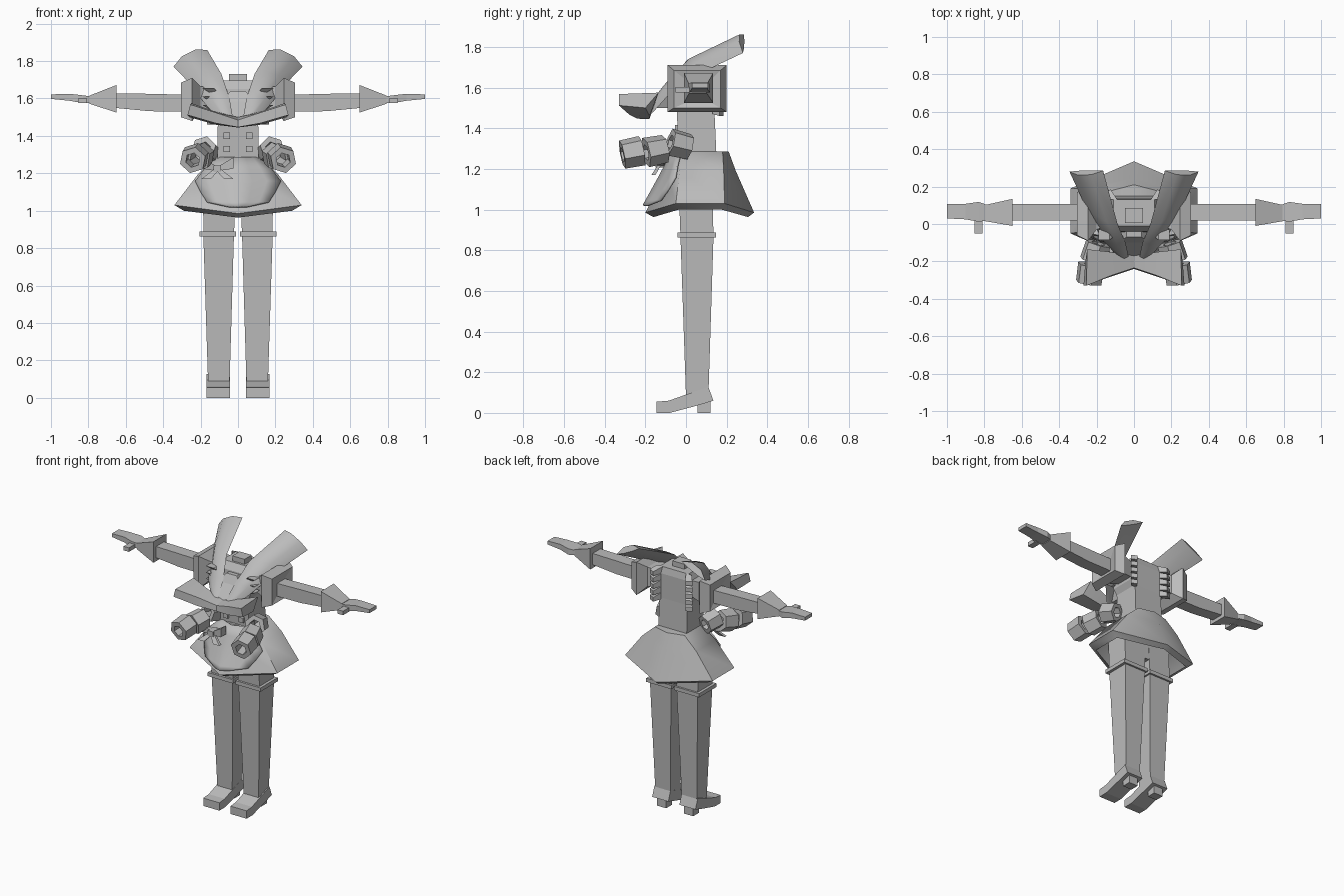
import bpy, bmesh, math
from mathutils import Vector

grey = bpy.data.materials.new("plain grey")
grey.diffuse_color = (0.5, 0.5, 0.5, 1)


def loft(name, rings, mirror=False, smooth=None, caps=True, wrap=True, loop=False, thick=0):
    """Skin a list of equal-length point rings."""
    bm = bmesh.new()
    vs = [[bm.verts.new(p) for p in r] for r in rings]
    n = len(rings[0])
    pairs = list(zip(vs, vs[1:])) + ([(vs[-1], vs[0])] if loop else [])
    for a, b in pairs:
        for i in range(n if wrap else n - 1):
            j = (i + 1) % n
            bm.faces.new((a[i], a[j], b[j], b[i]))
    if caps and wrap and not loop:
        bm.faces.new(vs[0][::-1])
        bm.faces.new(vs[-1])
    bmesh.ops.recalc_face_normals(bm, faces=bm.faces)
    me = bpy.data.meshes.new(name)
    bm.to_mesh(me)
    bm.free()
    ob = bpy.data.objects.new(name, me)
    bpy.context.collection.objects.link(ob)
    me.materials.append(grey)
    if smooth:
        bpy.ops.object.select_all(action='DESELECT')
        ob.select_set(True)
        bpy.context.view_layer.objects.active = ob
        bpy.ops.object.shade_smooth_by_angle(angle=math.radians(smooth))
    if thick:
        m = ob.modifiers.new("thickness", 'SOLIDIFY')
        m.thickness = thick
        m.offset = 0
    if mirror:
        ob.modifiers.new("mirror", 'MIRROR')
    return ob


def rz(x0, x1, y0, y1, z):  # horizontal rectangle
    return [(x0, y0, z), (x1, y0, z), (x1, y1, z), (x0, y1, z)]


def rx(x, y0, y1, z0, z1):  # rectangle facing sideways
    return [(x, y0, z0), (x, y1, z0), (x, y1, z1), (x, y0, z1)]


def box(name, x0, x1, y0, y1, z0, z1, mirror=False):
    return loft(name, [rz(x0, x1, y0, y1, z0), rz(x0, x1, y0, y1, z1)], mirror)


# legs, garters and shoes
loft("leg", [rz(.045, .16, 0, .11, .08), rz(.022, .185, -.027, .135, .86),
             rz(.01, .187, -.037, .13, 1.15)], True)
box("garter", .01, .205, -.043, .148, .862, .888, True)
sole = [(-.145, .055), (-.085, .06), (0, .09), (.11, .128),
        (.135, .06), (.055, .036), (-.08, 0), (-.145, 0)]
loft("shoe", [[(x, y, z) for y, z in sole] for x in (.043, .168)], True)
box("heel", .07, .14, .057, .12, 0, .06, True)
box("hips", -.1, .1, -.02, .13, .97, 1.25)


# skirt: six-sided flare with a turned-in hem
def hexagon(x, yf, ysf, ysb, yb, zs, zc):
    return [(0, yf, zc), (x, ysf, zs), (x, ysb, zs), (0, yb, zc), (-x, ysb, zs), (-x, ysf, zs)]


loft("skirt", [hexagon(.115, -.055, -.01, .18, .21, 1.285, 1.285),
               hexagon(.21, -.095, -.03, .185, .245, 1.2, 1.19),
               hexagon(.34, -.2, -.05, .19, .335, 1.03, .985),
               hexagon(.29, -.16, -.035, .175, .305, 1.0, .963),
               hexagon(.17, -.08, -.02, .15, .2, 1.15, 1.12)], smooth=60)


# apron following the front of the skirt
def skirt_y(x, z):
    if z > 1.2:
        t = (1.285 - z) / .085
        w, c, s = .115 + .095 * t, -.055 - .04 * t, -.01 - .02 * t
    else:
        t = (1.2 - z) / .19
        w, c, s = .21 + .13 * t, -.095 - .105 * t, -.03 - .02 * t
    return c + (s - c) * min(1, abs(x) / w) - .014


loft("apron", [[(w * k / 3, skirt_y(w * k / 3, z), z) for k in range(-3, 4)]
               for z, w in ((1.285, .115), (1.22, .18), (1.157, .228), (1.1, .2), (1.045, .165), (1.02, .05))],
     wrap=False, smooth=60, thick=.01)

# torso, shoulders and neck
loft("torso", [rz(-.11, .11, -.035, .15, 1.26), rz(-.108, .108, -.045, .14, 1.48),
               rz(-.13, .13, -.05, .14, 1.52), rz(-.13, .13, -.04, .14, 1.65),
               rz(-.11, .11, -.01, .13, 1.695)])
box("neck", -.047, .047, .005, .085, 1.68, 1.73)
for z in (1.33, 1.4):
    box("button", .042, .078, -.055, -.03, z - .017, z + .017, True)

# ruffles along the shoulder straps, front and back
for i in range(5):
    z = 1.47 + i * .045
    loft("back_ruffle", [[(.09, .13, z), (.135, .13, z), (.135, .13, z + .045), (.09, .13, z + .045)],
                         [(.125, .185, z - .01), (.165, .165, z - .01),
                          (.165, .165, z + .02), (.125, .185, z + .02)]], True)
for i in range(3):
    z = 1.54 + i * .045
    loft("front_ruffle", [rz(.1, .15, -.06, -.03, z), rz(.13, .19, -.085, -.03, z + .025)], True)

# flared sleeves, arms, cuffs, hands and thumbs
loft("sleeve", [rx(.12, 0, .12, 1.54, 1.65), rx(.2, -.03, .14, 1.53, 1.665),
                rx(.245, -.09, .2, 1.48, 1.71), rx(.305, -.06, .17, 1.5, 1.685),
                rx(.29, .01, .115, 1.53, 1.63)], True)
loft("arm", [rx(.27, .02, .107, 1.53, 1.62), rx(.47, .02, .107, 1.532, 1.625),
             rx(.66, .02, .107, 1.55, 1.628)], True)
loft("cuff", [rx(.65, -.01, .134, 1.525, 1.672), rx(.795, .015, .102, 1.572, 1.615)], True)
loft("hand", [rx(.78, .02, .1, 1.578, 1.61), rx(.83, .012, .118, 1.575, 1.617),
              rx(.9, .025, .108, 1.588, 1.625), rx(1.0, .03, .107, 1.598, 1.622)], True)
box("thumb", .81, .852, -.052, .03, 1.575, 1.603, True)

# long upright ribbons, bulging along the middle
outer = [(.345, .28, 1.77), (.262, .1, 1.685), (.175, -.08, 1.57), (.09, -.165, 1.475)]
inner = [(.165, .285, 1.86), (.088, .0, 1.73), (.045, -.1, 1.6), (.028, -.18, 1.5)]
rings = []
for k, (o, i) in enumerate(zip(outer, inner)):
    o, i = Vector(o), Vector(i)
    up = Vector((.25, -.55, .8)).normalized() * (.045 - .006 * k)
    rings.append([o, o.lerp(i, .3) + up * .8, o.lerp(i, .7) + up * .8, i,
                  o.lerp(i, .7) - up * .15, o.lerp(i, .3) - up * .15])
loft("tall_ribbon", rings, True, smooth=50)

# wide front bow and its knot
loft("front_bow_wing", [
    [(0, -.235, 1.485), (0, -.24, 1.447), (0, -.18, 1.445), (0, -.17, 1.5)],
    [(.12, -.275, 1.525), (.12, -.28, 1.468), (.12, -.18, 1.46), (.12, -.15, 1.53)],
    [(.255, -.33, 1.568), (.27, -.33, 1.512), (.26, -.2, 1.5), (.25, -.135, 1.575)]], True, smooth=60)
loft("collar", [rz(-.05, .05, -.17, -.03, 1.5), rz(-.085, .085, -.1, -.03, 1.585),
                rz(-.04, .04, -.07, -.02, 1.64)])


# hexagonal curls on both sides of the waist
def curl(c, d, r0, r1, h):
    c, d = Vector(c), Vector(d).normalized()
    u = d.cross(Vector((0, 0, 1))).normalized()
    v = u.cross(d)

    def ring(t, r):
        return [c + d * t + (u * math.cos(a) + v * math.sin(a)) * r
                for a in (math.pi / 3 * k + .3 for k in range(6))]
    loft("curl", [ring(-h, r0), ring(h, r1), ring(h, r1 * .55), ring(-h, r0 * .55)], True, loop=True)


curl((.17, -.03, 1.32), (.3, -1, .25), .065, .07, .05)
curl((.205, -.15, 1.29), (.3, -1, -.2), .07, .075, .05)
curl((.235, -.265, 1.28), (.15, -1, -.2), .075, .072, .05)

# little bow pinned to the apron
cx, cz, cy = -.11, 1.225, -.125
box("small_knot", cx - .02, cx + .02, cy - .025, cy + .04, cz - .018, cz + .018)
for s in (-1, 1):
    loft("small_bow_loop", [rx(cx + s * .01, cy - .01, cy + .015, cz - .012, cz + .015),
                            rx(cx + s * .085, cy - .03, cy + .03, cz + .0, cz + .06)])
    loft("small_bow_tail", [rz(cx - .015, cx + .015, cy - .01, cy + .005, cz),
                            rz(cx + s * .06 - .025, cx + s * .06 + .025, cy - .045, cy - .025, cz - .055)])
